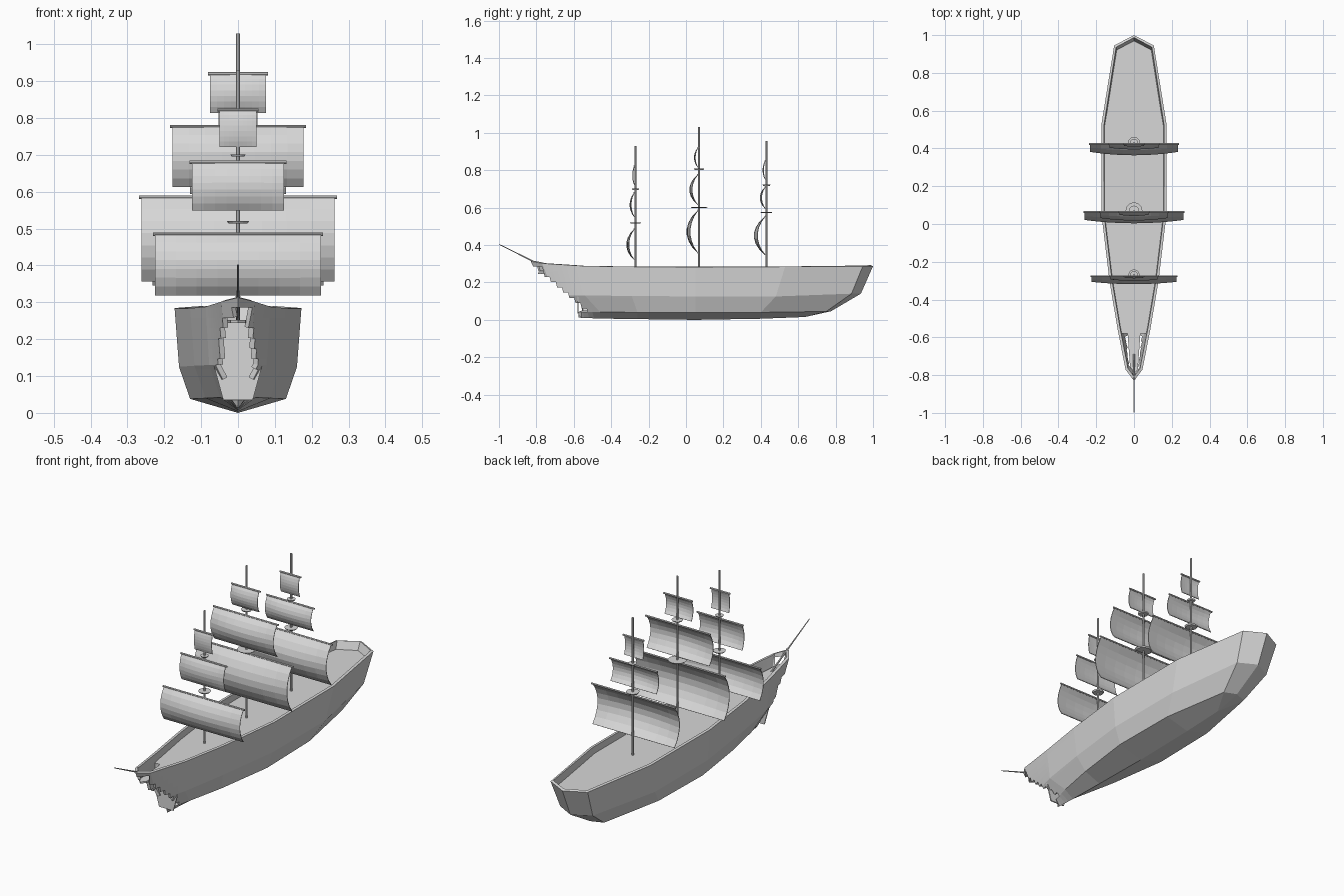
import bpy, bmesh, math, random
from mathutils import Vector, Matrix

if "Cube" in bpy.data.objects:
    bpy.data.objects.remove(bpy.data.objects["Cube"])

random.seed(4)
grey = bpy.data.materials.new("plain grey")
grey.diffuse_color = (0.68, 0.68, 0.68, 1)
grey.use_nodes = True
grey.node_tree.nodes["Principled BSDF"].inputs["Base Color"].default_value = grey.diffuse_color


def finish(name, bm):
    me = bpy.data.meshes.new(name)
    bm.to_mesh(me)
    bm.free()
    me.materials.append(grey)
    ob = bpy.data.objects.new(name, me)
    bpy.context.collection.objects.link(ob)
    return ob


def rod(name, a, b, r1, r2=None, sides=8):
    a, b = Vector(a), Vector(b)
    d = b - a
    bm = bmesh.new()
    mat = Matrix.Translation((a + b) / 2) @ d.to_track_quat('Z', 'Y').to_matrix().to_4x4()
    bmesh.ops.create_cone(bm, cap_ends=True, segments=sides, radius1=r1,
                          radius2=r1 if r2 is None else r2, depth=d.length, matrix=mat)
    return finish(name, bm)


def thicken(ob, t, offset):
    m = ob.modifiers.new("thickness", 'SOLIDIFY')
    m.thickness, m.offset = t, offset


def plate(name, half, z, t):
    """Flat plate from a half outline of (x, y), mirrored across x."""
    pts = half + [(-x, y) for x, y in reversed(half) if x > 0]
    bm = bmesh.new()
    f = bm.faces.new([bm.verts.new((x, y, z)) for x, y in pts])
    f.normal_update()
    if f.normal.z < 0:
        f.normal_flip()
    thicken(finish(name, bm), t, -1)


# Hull: stations from bow to stern, each with (half width, y, z) at rim, bilge, chine, keel
stations = [
    [(0, -.83, .313), (0, -.74, .13), (0, -.575, .042), (0, -.575, .012)],
    [(.045, -.77, .302), (.034, -.70, .13), (.022, -.56, .042), (0, -.56, .011)],
    [(.088, -.55, .288), (.078, -.54, .13), (.048, -.46, .042), (0, -.46, .007)],
    [(.130, -.30, .284), (.118, -.29, .128), (.088, -.26, .04), (0, -.26, .004)],
    [(.172, .05, .283), (.160, .05, .125), (.130, .05, .038), (0, .05, 0)],
    [(.172, .53, .284), (.160, .48, .125), (.125, .40, .04), (0, .40, .006)],
    [(.105, .945, .286), (.092, .885, .14), (.062, .75, .045), (0, .63, .015)],
    [(0, 1.0, .287), (0, .935, .14), (0, .775, .046), (0, .64, .016)],
]
bm = bmesh.new()
for s in (1, -1):
    rows = [[bm.verts.new((s * x, y, z)) for x, y, z in st] for st in stations]
    for a, b in zip(rows, rows[1:]):
        for k in range(3):
            bm.faces.new((a[k], b[k], b[k + 1], a[k + 1]))
bmesh.ops.remove_doubles(bm, verts=bm.verts, dist=1e-5)
bmesh.ops.recalc_face_normals(bm, faces=bm.faces)
if sum(f.normal.x * f.calc_center_median().x for f in bm.faces) < 0:
    bmesh.ops.reverse_faces(bm, faces=bm.faces)


# Broken bow: slice the front finely, then remove faces ahead of a ragged slope
def slice_bow(co, no):
    faces = [f for f in bm.faces if f.calc_center_median().y < -.42]
    geom = faces + list({e for f in faces for e in f.edges}) + list({v for f in faces for v in f.verts})
    bmesh.ops.bisect_plane(bm, geom=geom, dist=1e-6, plane_co=co, plane_no=no)


for i in range(9):
    slice_bow((0, 0, .062 + .028 * i), (0, 0, 1))
for i in range(13):
    slice_bow((0, -.49 - .026 * i, 0), (0, 1, .25))
gone = []
for f in bm.faces:
    c = f.calc_center_median()
    if .045 < c.z < .285 and c.y < -.53 - 1.08 * (c.z - .045) + random.uniform(-.012, .012):
        gone.append(f)
bmesh.ops.delete(bm, geom=gone, context='FACES')
thicken(finish("hull", bm), .014, -1)

# Deck, narrow fore deck and the bulkhead behind the broken bow
plate("deck", [(0, -.58), (.068, -.58), (.118, -.3), (.16, .05), (.16, .53), (.095, .925), (0, .975)], .252, .008)
plate("fore_deck", [(0, -.79), (.02, -.77), (.034, -.579), (0, -.579)], .252, .008)
bm = bmesh.new()
bm.faces.new([bm.verts.new((x, -.578, z)) for x, z in
              ((-.04, .035), (.04, .035), (.066, .13), (.07, .25), (-.07, .25), (-.066, .13))])
thicken(finish("bulkhead", bm), .006, 0)

# Bowsprit
rod("bowsprit", (0, -.69, .25), (0, -.998, .403), .005, .002)


# Square sail: sheet bulging forward, hung under a yard
def sail(name, y, half, z0, z1, bulge):
    nu, nv = 8, 7
    bm = bmesh.new()
    g = []
    for j in range(nv + 1):
        t = j / nv
        g.append([])
        for i in range(nu + 1):
            u = 2 * i / nu - 1
            d = bulge * math.sin(math.pi * t) ** .8 * (1 - .3 * u * u)
            g[j].append(bm.verts.new((half * u, y - .006 - d, z0 + (z1 - z0) * t)))
    for j in range(nv):
        for i in range(nu):
            bm.faces.new((g[j][i], g[j][i + 1], g[j + 1][i + 1], g[j + 1][i]))
    thicken(finish(name + "_sail", bm), .003, 0)
    rod(name + "_yard", (-half - .006, y - .006, z1), (half + .006, y - .006, z1), .0045)


# Masts: y, top, sails (half width, bottom, top, bulge), platforms (z, radius)
masts = {
    "fore": (-.27, .93, [(.225, .32, .485, .042), (.125, .55, .68, .024), (.05, .722, .822, .01)],
             [(.517, .03), (.698, .02)]),
    "main": (.07, 1.03, [(.262, .357, .585, .06), (.178, .614, .777, .045), (.076, .815, .92, .02)],
             [(.60, .045), (.805, .027)]),
    "rear": (.43, .955, [(.232, .347, .553, .06), (.13, .595, .71, .028), (.053, .75, .85, .013)],
             [(.574, .032), (.72, .021)]),
}
for name, (y, top, sails, platforms) in masts.items():
    rod(name + "_mast", (0, y, .25), (0, y, top), .005)
    for level, s in zip(("lower", "middle", "upper"), sails):
        sail(f"{name}_{level}", y, *s)
    for z, r in platforms:
        rod(name + "_platform", (0, y, z - .003), (0, y, z + .003), r * .85, r, 12)
